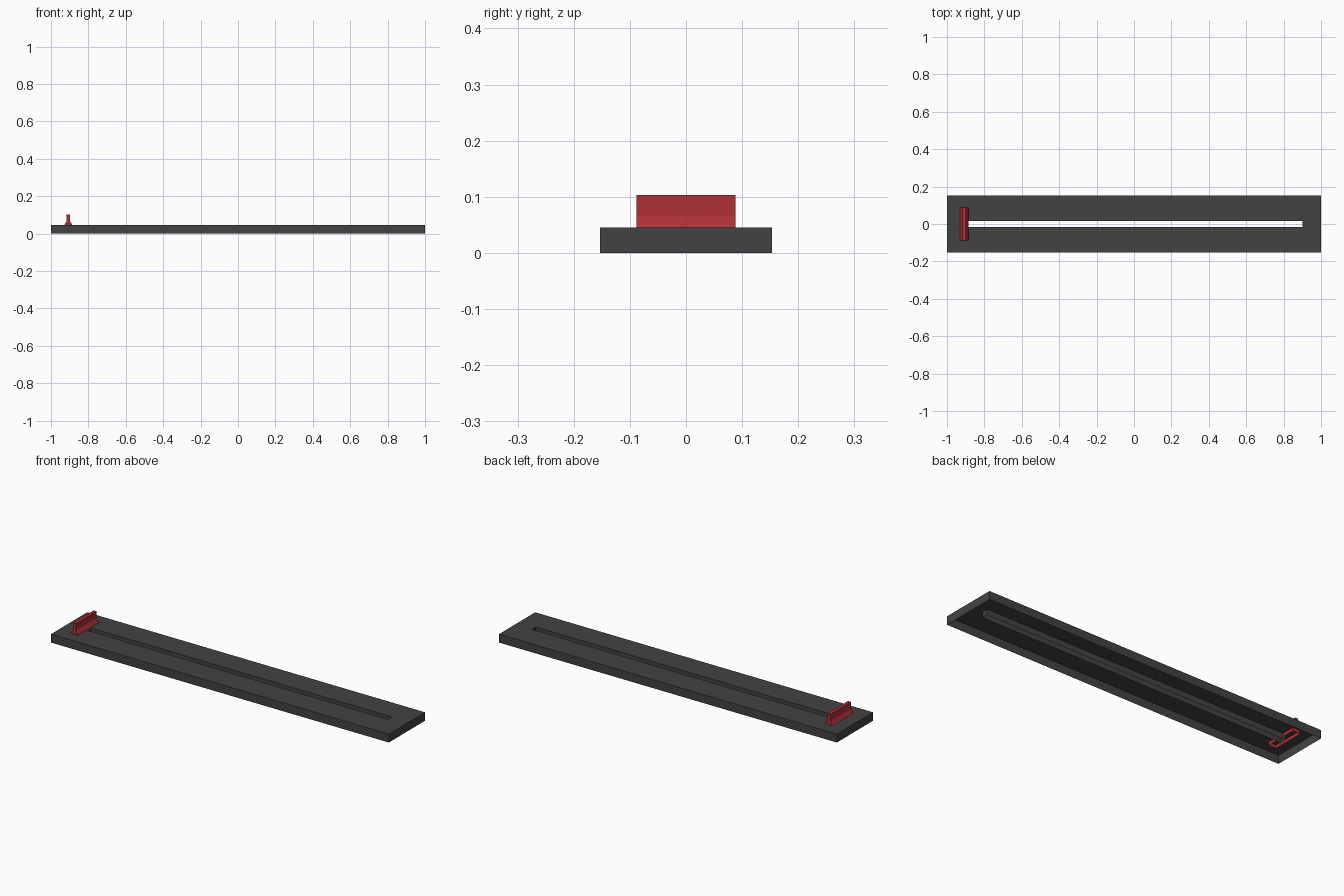
import bpy, bmesh

if "Cube" in bpy.data.objects:
    bpy.data.objects.remove(bpy.data.objects["Cube"])


def material(name, rgb):
    m = bpy.data.materials.new(name)
    m.diffuse_color = (*rgb, 1)
    m.use_nodes = True
    m.node_tree.nodes["Principled BSDF"].inputs["Base Color"].default_value = m.diffuse_color
    return m


def make_object(name, bm, mat):
    mesh = bpy.data.meshes.new(name)
    bm.to_mesh(mesh)
    bm.free()
    mesh.materials.append(mat)
    ob = bpy.data.objects.new(name, mesh)
    bpy.context.collection.objects.link(ob)
    return ob


def ring(bm, x, y, z):
    return [bm.verts.new((sx * x, sy * y, z))
            for sx, sy in ((-1, -1), (1, -1), (1, 1), (-1, 1))]


def bridge(bm, a, b):
    n = len(a)
    for i in range(n):
        j = (i + 1) % n
        bm.faces.new((a[i], a[j], b[j], b[i]))


TOP = 0.045

# Track: thin open-bottomed housing, long slot with walls turned down inside
bm = bmesh.new()
loops = [ring(bm, 1.0, 0.153, 0),
         ring(bm, 1.0, 0.153, TOP),
         ring(bm, 0.9, 0.017, TOP),
         ring(bm, 0.9, 0.017, TOP - 0.03)]
for lower, upper in zip(loops, loops[1:]):
    bridge(bm, lower, upper)
make_object("slider_track", bm, material("dark_grey", (0.055, 0.055, 0.055)))

# Handle: flared grip profile swept across the track, skirt open underneath
bm = bmesh.new()
half = [(0.022, 0.027), (0.022, TOP), (0.009, 0.067), (0.009, 0.103)]
profile = half + [(-x, z) for x, z in reversed(half)]
ends = [[bm.verts.new((x - 0.907, y, z)) for x, z in profile]
        for y in (-0.088, 0.088)]
for a, b, c, d in zip(ends[0], ends[0][1:], ends[1][1:], ends[1]):
    bm.faces.new((a, d, c, b))
for end in ends:
    # cap each end with one flat strip per profile step
    for i in range(len(half) - 1):
        bm.faces.new((end[i], end[i + 1], end[-2 - i], end[-1 - i]))
bmesh.ops.recalc_face_normals(bm, faces=bm.faces)
make_object("slider_handle", bm, material("red", (0.42, 0.03, 0.037)))
